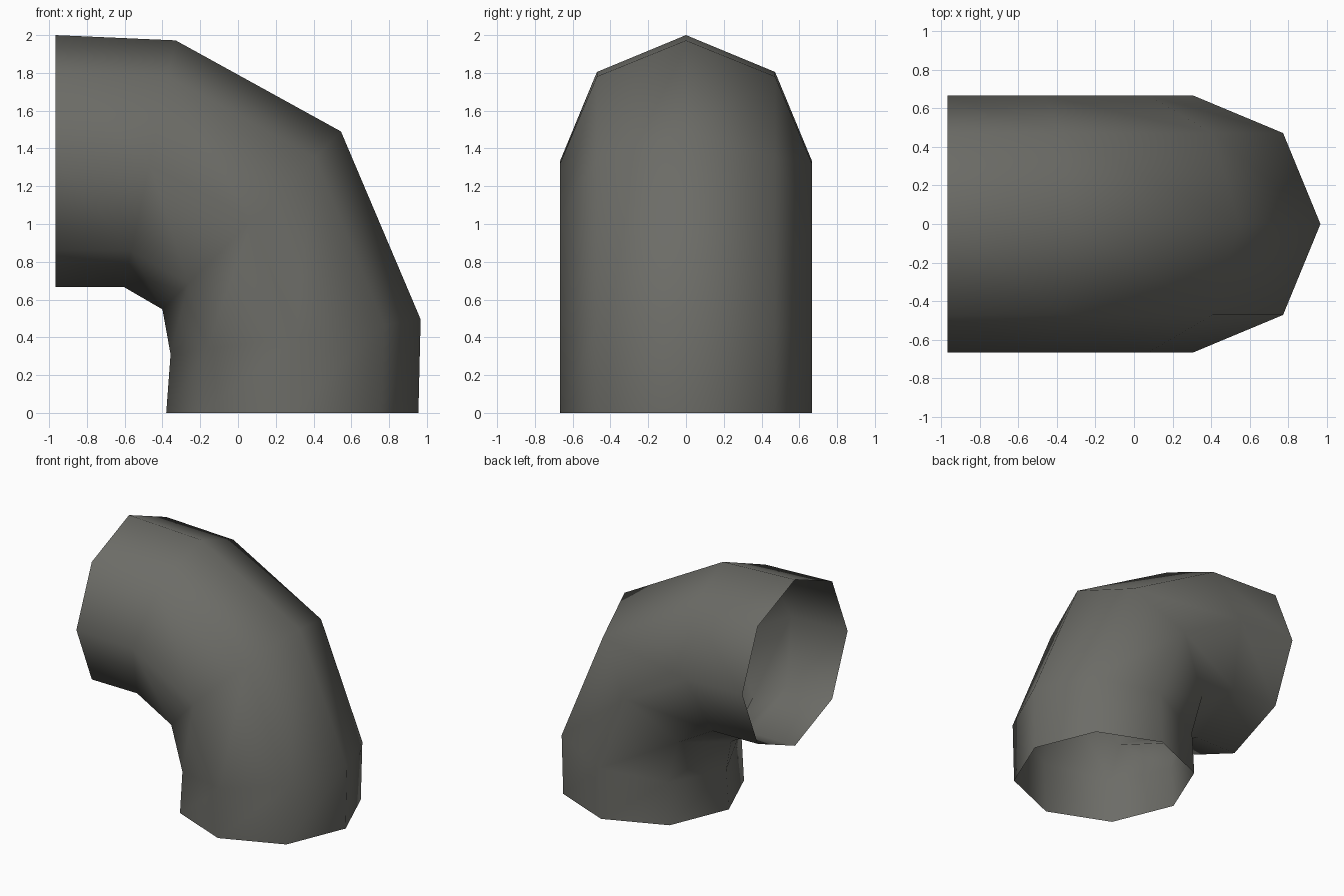
import bpy, bmesh, math

if "Cube" in bpy.data.objects:
    bpy.data.objects.remove(bpy.data.objects["Cube"])

SIDES = 8
RADIUS = 0.667

# Grey metal colour
mat = bpy.data.materials.new("dark_grey_metal")
mat.diffuse_color = (0.15, 0.15, 0.135, 1)
mat.use_nodes = True
mat.node_tree.nodes["Principled BSDF"].inputs["Base Color"].default_value = mat.diffuse_color

# Each ring of the elbow: outer bend point and inner bend point (x, z)
rings = [
    ((0.955, 0.0), (-0.38, 0.0)),
    ((0.967, 0.495), (-0.357, 0.31)),
    ((0.545, 1.49), (-0.40, 0.548)),
    ((-0.33, 1.972), (-0.605, 0.667)),
    ((-0.967, 2.0), (-0.967, 0.667)),
]

# Open eight-sided pipe skinned through the rings
bm = bmesh.new()
loops = []
for (ox, oz), (ix, iz) in rings:
    loop = []
    for i in range(SIDES):
        a = 2 * math.pi * i / SIDES
        t = (1 + math.cos(a)) / 2
        loop.append(bm.verts.new((ix + (ox - ix) * t,
                                  RADIUS * math.sin(a),
                                  iz + (oz - iz) * t)))
    loops.append(loop)

for low, high in zip(loops, loops[1:]):
    for i in range(SIDES):
        j = (i + 1) % SIDES
        face = bm.faces.new((low[i], low[j], high[j], high[i]))
        face.smooth = True

mesh = bpy.data.meshes.new("pipe_elbow")
bm.to_mesh(mesh)
bm.free()
mesh.materials.append(mat)
obj = bpy.data.objects.new("pipe_elbow", mesh)
bpy.context.collection.objects.link(obj)
